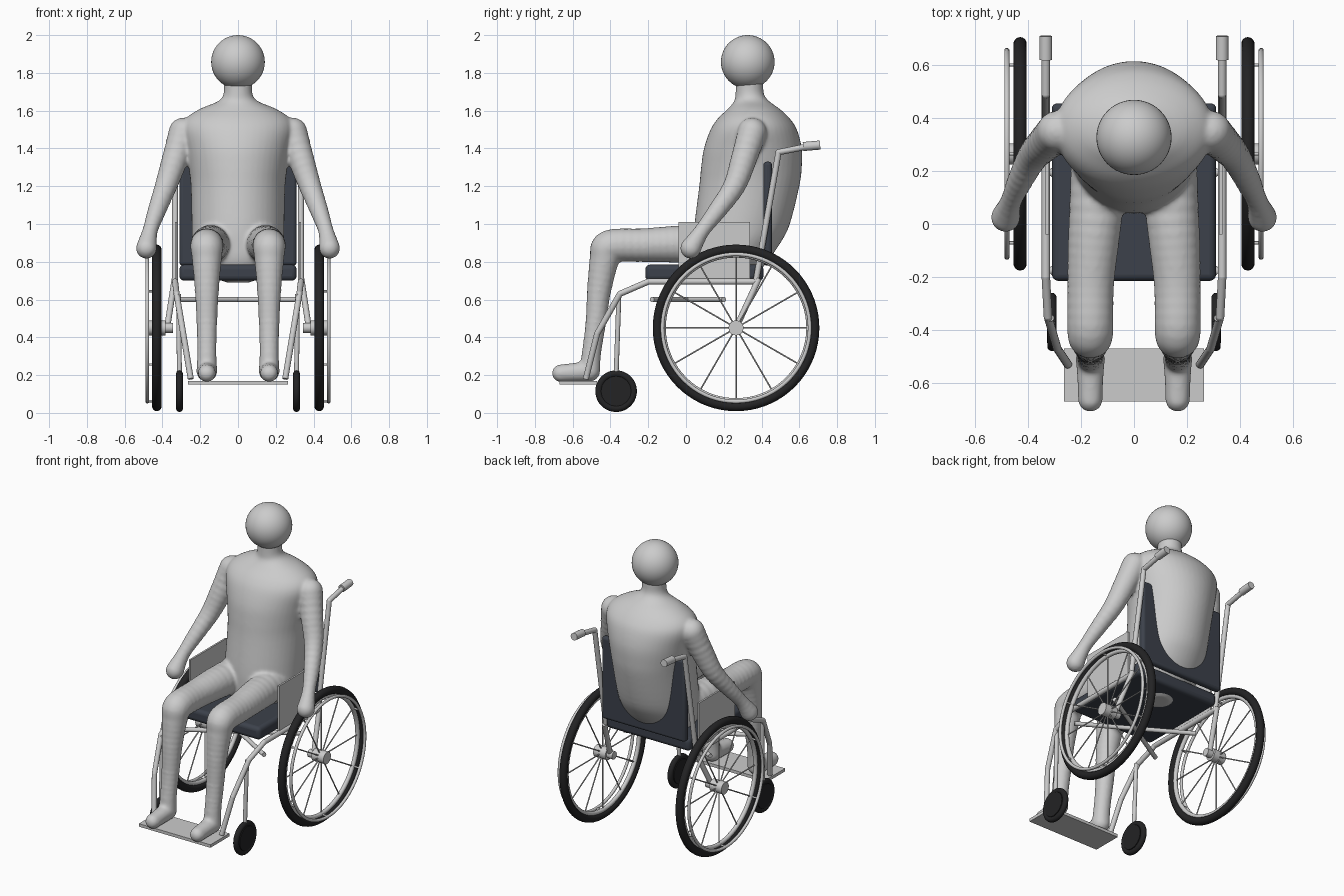
import bpy, bmesh
from math import pi, cos, sin, radians
from mathutils import Matrix, Vector

if "Cube" in bpy.data.objects:
    bpy.data.objects.remove(bpy.data.objects["Cube"])


def material(name, col):
    m = bpy.data.materials.new(name)
    m.diffuse_color = (*col, 1)
    m.use_nodes = True
    m.node_tree.nodes["Principled BSDF"].inputs["Base Color"].default_value = m.diffuse_color
    return m


RUBBER = material("rubber", (0.017, 0.017, 0.018))
FABRIC = material("fabric", (0.045, 0.053, 0.07))


def finish(ob, name, mat=None, angle=35):
    ob.name = name
    if mat:
        ob.data.materials.append(mat)
    if ob.type == 'MESH':
        bpy.ops.object.select_all(action='DESELECT')
        ob.select_set(True)
        bpy.context.view_layer.objects.active = ob
        bpy.ops.object.shade_smooth_by_angle(angle=radians(angle))
    return ob


def rod(name, pts, r, mat=None):
    # round tube along straight segments, with ball joints at the bends
    bm = bmesh.new()
    pts = [Vector(p) for p in pts]
    for a, b in zip(pts, pts[1:]):
        d = b - a
        m = Matrix.Translation((a + b) / 2) @ d.to_track_quat('Z', 'Y').to_matrix().to_4x4()
        bmesh.ops.create_cone(bm, cap_ends=True, segments=16, radius1=r, radius2=r,
                              depth=d.length, matrix=m)
    for p in pts[1:-1]:
        bmesh.ops.create_uvsphere(bm, u_segments=16, v_segments=10, radius=r,
                                  matrix=Matrix.Translation(p))
    me = bpy.data.meshes.new(name)
    bm.to_mesh(me)
    bm.free()
    ob = bpy.data.objects.new(name, me)
    bpy.context.collection.objects.link(ob)
    return finish(ob, name, mat)


def box(name, lo, hi, bevel=0, mat=None):
    lo, hi = Vector(lo), Vector(hi)
    bpy.ops.mesh.primitive_cube_add(size=1, location=(lo + hi) / 2)
    ob = bpy.context.object
    ob.data.transform(Matrix.Diagonal((*(hi - lo), 1)))
    if bevel:
        b = ob.modifiers.new("bevel", 'BEVEL')
        b.width, b.segments = bevel, 4
    return finish(ob, name, mat)


def ring(name, loc, R, r, mat=None):
    bpy.ops.mesh.primitive_torus_add(location=loc, rotation=(0, pi / 2, 0), major_radius=R,
                                     minor_radius=r, major_segments=72, minor_segments=14)
    return finish(bpy.context.object, name, mat, 60)


def smooth_path(pts, n):
    # Catmull-Rom interpolation of tuples of any length
    out = []
    for i in range(len(pts) - 1):
        p0, p1, p2, p3 = (pts[max(0, min(len(pts) - 1, i + k))] for k in (-1, 0, 1, 2))
        for j in range(n):
            t = j / n
            out.append(tuple(0.5 * (2 * b + (c - a) * t + (2 * a - 5 * b + 4 * c - d) * t * t
                                    + (3 * b - a - 3 * c + d) * t ** 3)
                             for a, b, c, d in zip(p0, p1, p2, p3)))
    return out + [pts[-1]]


# ---- seated figure: lofted torso plus limbs made of ball chains, fused by remeshing
TORSO = [(0.69, 0.17, 0.30, 0.06), (0.73, 0.09, 0.37, 0.15), (0.80, 0.045, 0.43, 0.215),
         (0.90, 0.04, 0.50, 0.24), (1.0, 0.045, 0.55, 0.245), (1.2, 0.07, 0.60, 0.25),
         (1.3, 0.08, 0.613, 0.262), (1.4, 0.095, 0.613, 0.28), (1.5, 0.13, 0.587, 0.30),
         (1.56, 0.17, 0.548, 0.275), (1.61, 0.222, 0.495, 0.2), (1.65, 0.255, 0.44, 0.105),
         (1.69, 0.262, 0.412, 0.076), (1.76, 0.265, 0.41, 0.075)]  # z, front y, back y, half width
ARM = [(0.29, 0.35, 1.485, 0.078), (0.335, 0.305, 1.34, 0.07), (0.382, 0.255, 1.2, 0.06),
       (0.43, 0.165, 1.07, 0.05), (0.465, 0.085, 0.965, 0.042), (0.485, 0.025, 0.872, 0.056)]
LEG = [(0.13, 0.2, 0.89, 0.11), (0.15, -0.03, 0.893, 0.1), (0.163, -0.22, 0.888, 0.09),
       (0.165, -0.40, 0.882, 0.088), (0.165, -0.43, 0.82, 0.08), (0.165, -0.46, 0.65, 0.065),
       (0.165, -0.477, 0.48, 0.056), (0.165, -0.5, 0.32, 0.052), (0.165, -0.51, 0.222, 0.056)]
FOOT = [(0.165, -0.51, 0.222, 0.056), (0.165, -0.59, 0.215, 0.05), (0.165, -0.663, 0.21, 0.047)]

bm = bmesh.new()
loops = []
for z, y0, y1, w in smooth_path(TORSO, 4):
    loops.append([bm.verts.new((w * cos(a), (y0 + y1) / 2 + (y1 - y0) / 2 * sin(a), z))
                  for a in (2 * pi * k / 48 for k in range(48))])
for a, b in zip(loops, loops[1:]):
    for k in range(48):
        n = (k + 1) % 48
        bm.faces.new((a[k], a[n], b[n], b[k]))
bm.faces.new(loops[0][::-1])
bm.faces.new(loops[-1])
for s in (-1, 1):
    for chain, n in ((ARM, 4), (LEG, 5), (FOOT, 4)):
        for x, y, z, r in smooth_path(chain, n):
            bmesh.ops.create_uvsphere(bm, u_segments=20, v_segments=12, radius=r,
                                      matrix=Matrix.Translation((s * x, y, z)))
me = bpy.data.meshes.new("seated_body")
bm.to_mesh(me)
bm.free()
body = bpy.data.objects.new("seated_body", me)
bpy.context.collection.objects.link(body)
rm = body.modifiers.new("fuse", 'REMESH')
rm.mode, rm.voxel_size, rm.use_smooth_shade = 'VOXEL', 0.01, True
sm = body.modifiers.new("soften", 'SMOOTH')
sm.factor, sm.iterations = 0.5, 6

bpy.ops.mesh.primitive_uv_sphere_add(segments=48, ring_count=24, radius=0.142,
                                     location=(0, 0.327, 1.858))
finish(bpy.context.object, "head")

# ---- seat, backrest, footplate, cross braces
box("seat", (-0.31, -0.215, 0.70), (0.31, 0.41, 0.785), 0.025, FABRIC)
box("backrest", (-0.31, 0.41, 0.78), (0.31, 0.455, 1.33), 0.018, FABRIC)
box("footplate", (-0.265, -0.67, 0.15), (0.265, -0.47, 0.17))
for s in (-1, 1):
    rod("cross_brace", [(s * 0.32, -0.18, 0.6), (-s * 0.32, 0.2, 0.6)], 0.014)

for s in (-1, 1):
    # side frame
    rod("side_frame", [(s * 0.333, 0.64, 1.41), (s * 0.333, 0.49, 1.38), (s * 0.333, 0.37, 0.695),
                       (s * 0.333, -0.2, 0.695), (s * 0.325, -0.35, 0.63),
                       (s * 0.29, -0.47, 0.42), (s * 0.25, -0.53, 0.18)], 0.016)
    rod("push_handle", [(s * 0.333, 0.62, 1.41), (s * 0.333, 0.71, 1.418)], 0.024)
    rod("axle_strut", [(s * 0.335, 0.385, 0.71), (s * 0.375, 0.265, 0.45)], 0.016)
    box("side_panel", (s * 0.328 - 0.006, -0.04, 0.70), (s * 0.328 + 0.006, 0.34, 1.01))

    # front caster
    rod("caster_stem", [(s * 0.315, -0.355, 0.63), (s * 0.31, -0.37, 0.2)], 0.013)
    ob = rod("caster_wheel", [(s * 0.292, -0.37, 0.115), (s * 0.328, -0.37, 0.115)], 0.08, RUBBER)
    ring("caster_tyre", (s * 0.31, -0.37, 0.115), 0.092, 0.018, RUBBER)

    # drive wheel
    c = Vector((s * 0.43, 0.265, 0.45))
    ring("tyre", c, 0.416, 0.025, RUBBER)
    ring("rim", c, 0.386, 0.014)
    ring("push_rim", c + Vector((s * 0.05, 0, 0)), 0.39, 0.01)
    rod("hub", [(s * 0.385, 0.265, 0.45), (s * 0.475, 0.265, 0.45)], 0.04)
    rod("axle", [(s * 0.345, 0.265, 0.45), (s * 0.40, 0.265, 0.45)], 0.026)
    for k in range(12):
        d = Vector((0, cos(k * pi / 6), sin(k * pi / 6)))
        rod("spoke", [c + d * 0.03, c + d * 0.385], 0.004)
        if k % 2:
            p = c + d * 0.388
            rod("push_rim_peg", [p, p + Vector((s * 0.05, 0, 0))], 0.006)
